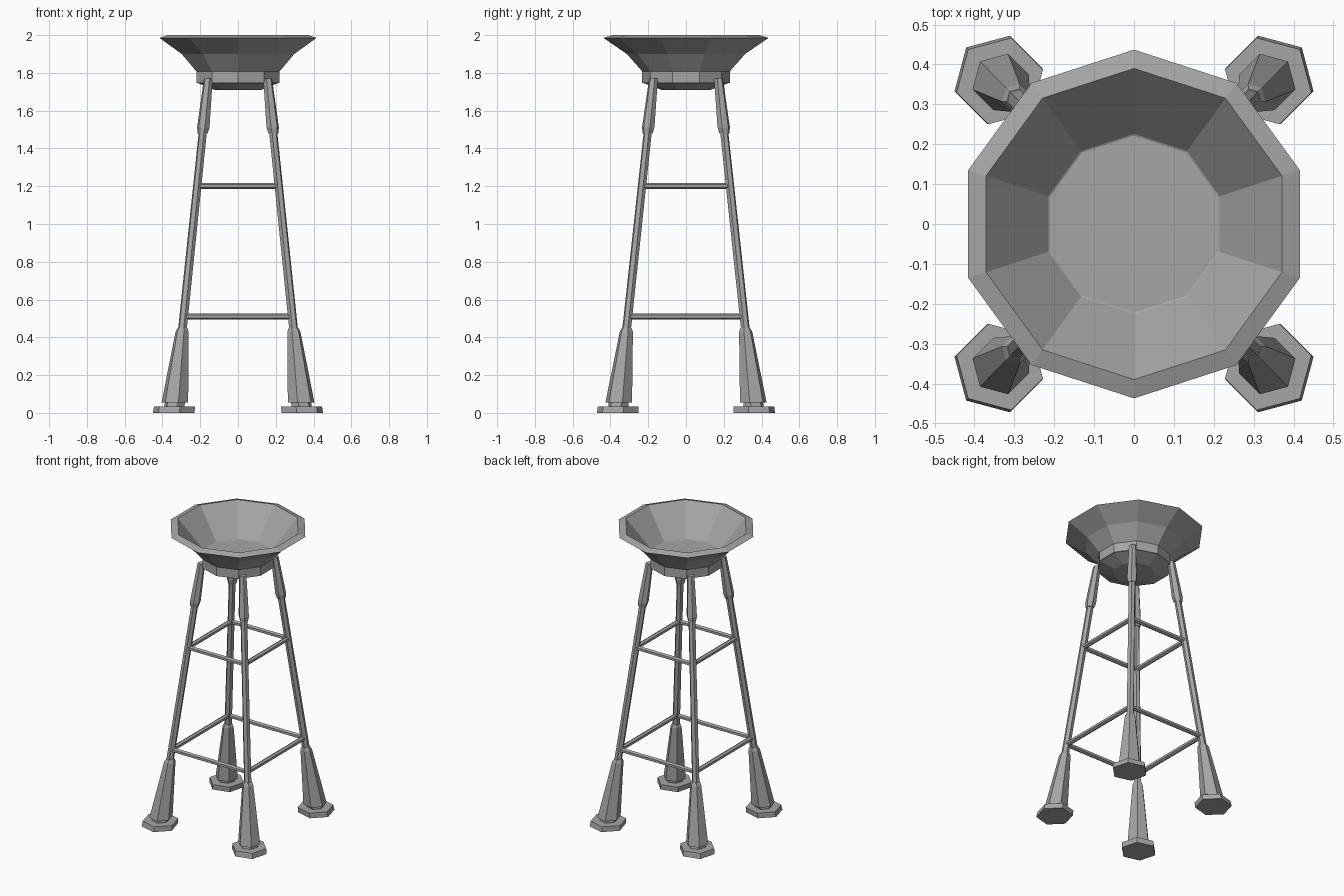
import bpy, bmesh, math
from mathutils import Vector, Matrix

cube = bpy.data.objects.get("Cube")
if cube:
    bpy.data.objects.remove(cube, do_unlink=True)

grey = bpy.data.materials.new("plain grey")
grey.use_nodes = True
colour = (0.38, 0.38, 0.38, 1)
grey.diffuse_color = colour
grey.node_tree.nodes["Principled BSDF"].inputs["Base Color"].default_value = colour


def finish(name, bm):
    bmesh.ops.recalc_face_normals(bm, faces=bm.faces)
    mesh = bpy.data.meshes.new(name)
    bm.to_mesh(mesh)
    bm.free()
    mesh.materials.append(grey)
    obj = bpy.data.objects.new(name, mesh)
    bpy.context.collection.objects.link(obj)
    return obj


def loft(name, sections, sides, turn):
    """Join level polygons, each given as (centre, radius), and cap both ends."""
    bm = bmesh.new()
    rings = []
    for c, r in sections:
        ring = []
        for i in range(sides):
            a = turn + math.tau * i / sides
            ring.append(bm.verts.new((c[0] + r * math.cos(a), c[1] + r * math.sin(a), c[2])))
        rings.append(ring)
    for low, high in zip(rings, rings[1:]):
        for i in range(sides):
            j = (i + 1) % sides
            bm.faces.new((low[i], low[j], high[j], high[i]))
    bm.faces.new(rings[0])
    bm.faces.new(rings[-1])
    return finish(name, bm)


def lathe(name, profile):
    return loft(name, [((0, 0, z), r) for r, z in profile], 10, math.pi / 2)


def bar(name, a, b, radius):
    bm = bmesh.new()
    d = b - a
    place = Matrix.Translation((a + b) / 2) @ d.to_track_quat('Z', 'Y').to_matrix().to_4x4()
    bmesh.ops.create_cone(bm, cap_ends=True, segments=6, radius1=radius, radius2=radius,
                          depth=d.length, matrix=place)
    return finish(name, bm)


# Ten-sided open dish, with a bevelled rim
lathe("dish", [(0.20, 1.765), (0.23, 1.806), (0.313, 1.9), (0.437, 1.985),
               (0.39, 2.0), (0.226, 1.81), (0.12, 1.76)])

# Collar below the dish with a shallow rounded underside
lathe("collar", [(0.13, 1.71), (0.222, 1.745), (0.232, 1.746), (0.232, 1.808), (0.2, 1.808)])


def leg_point(sx, sy, z):
    t = z / 1.77
    return Vector((sx * (0.34 - 0.183 * t), sy * (0.362 - 0.19 * t), z))


# Leaning six-sided legs: pad, ankle, tapered boot, pole and upper sleeve
leg_parts = {
    "foot_pad": [(0, 0.114), (0.035, 0.112)],
    "ankle": [(0.03, 0.055), (0.06, 0.055)],
    "boot": [(0.055, 0.073), (0.43, 0.036), (0.45, 0.026)],
    "pole": [(0.4, 0.024), (1.6, 0.022)],
    "sleeve": [(1.48, 0.027), (1.51, 0.034), (1.77, 0.024)],
}
corners = [(1, -1), (1, 1), (-1, 1), (-1, -1)]
for sx, sy in corners:
    where = ("front" if sy < 0 else "back") + ("_left" if sx > 0 else "_right")
    turn = math.atan2(sy, sx)
    for part, rows in leg_parts.items():
        loft(f"{where}_{part}", [(leg_point(sx, sy, z), r) for z, r in rows], 6, turn)

# Two square levels of cross bars
for level, z in (("lower", 0.51), ("upper", 1.2)):
    for i, side in enumerate(("left", "back", "right", "front")):
        a = leg_point(*corners[i], z)
        b = leg_point(*corners[(i + 1) % 4], z)
        bar(f"{level}_{side}_cross_bar", a, b, 0.016)
